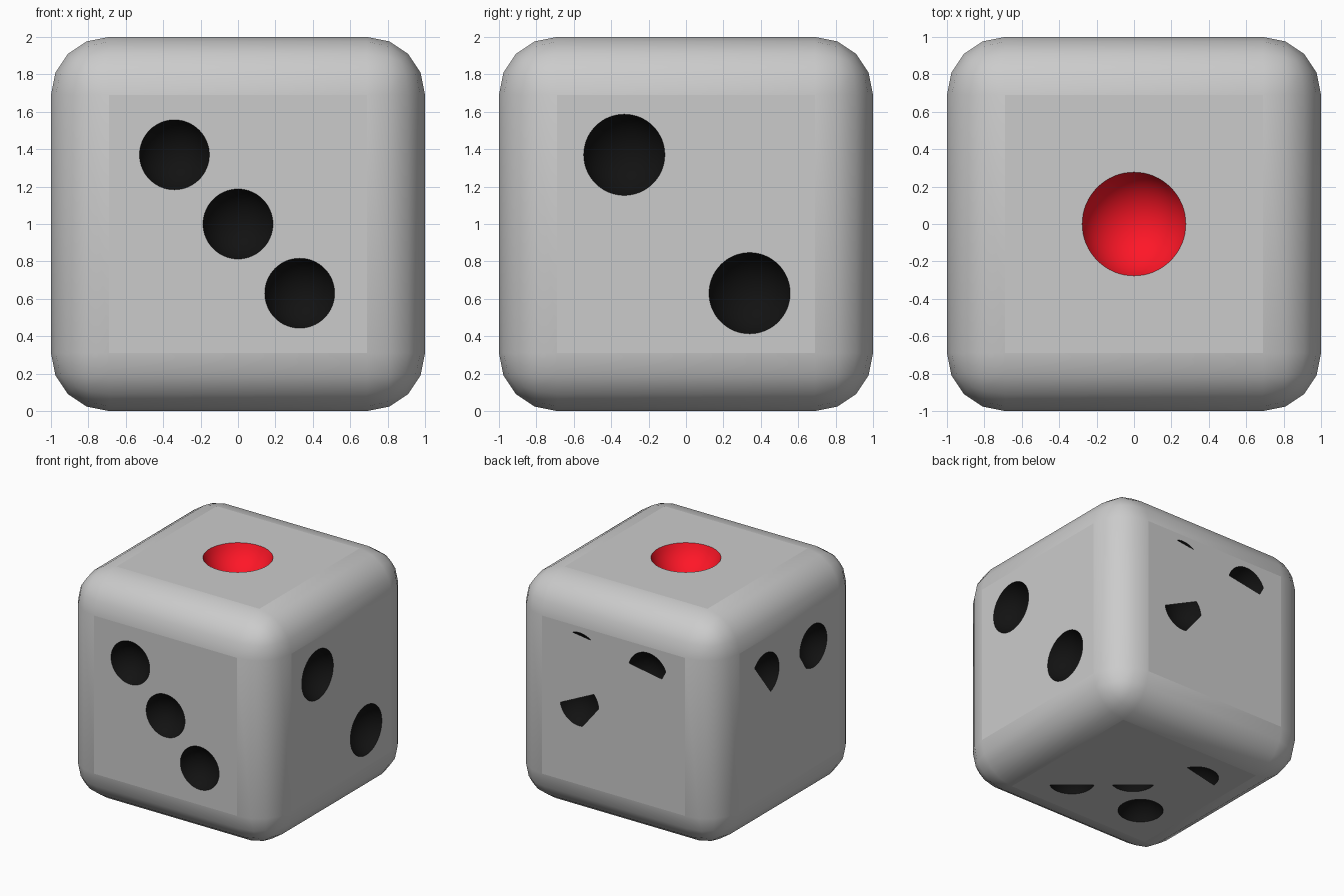
import bpy, bmesh
from math import sin, cos, tau, radians
from mathutils import Vector

if "Cube" in bpy.data.objects:
    bpy.data.objects.remove(bpy.data.objects["Cube"])

BEVEL, SEG = 0.31, 64
RIM = radians(70)  # steepness of a dimple at its rim


def material(name, rgb):
    m = bpy.data.materials.new(name)
    m.diffuse_color = (*rgb, 1)
    m.use_nodes = True
    m.node_tree.nodes["Principled BSDF"].inputs["Base Color"].default_value = m.diffuse_color
    return m


def add_object(name, bm, mat=None):
    me = bpy.data.meshes.new(name)
    bm.to_mesh(me)
    bm.free()
    if mat:
        me.materials.append(mat)
    ob = bpy.data.objects.new(name, me)
    bpy.context.collection.objects.link(ob)


def on_side(axis, sign, u, v, depth=0.0):
    """World point on a side of the cube, sunk by depth."""
    co = [u, v]
    co.insert(axis, sign * (1 - depth) + (axis == 2))
    return Vector(co)


def circle(u, v, r):
    return [(u + r * cos(tau * i / SEG), v + r * sin(tau * i / SEG)) for i in range(SEG)]


def clip(poly, a, b):
    """Keep the part of the outline left of the line a-b."""
    def dist(p):
        return (b[0] - a[0]) * (p[1] - a[1]) - (b[1] - a[1]) * (p[0] - a[0])
    out = []
    for p, q in zip(poly, poly[1:] + poly[:1]):
        dp, dq = dist(p), dist(q)
        if dp >= 0:
            out.append(p)
        if dp * dq < 0:
            t = dp / (dp - dq)
            out.append((p[0] + t * (q[0] - p[0]), p[1] + t * (q[1] - p[1])))
    return out


def face_outward(bm, faces, normal):
    for f in faces:
        f.normal_update()
        if f.normal.dot(normal) < 0:
            f.normal_flip()


def bowl(bm, axis, sign, u, v, r, rings=10):
    """Spherical dimple sunk into a side."""
    R = r / sin(RIM)
    normal = on_side(axis, sign, 0, 0) - on_side(axis, sign, 0, 0, 1)
    centre = bm.verts.new(on_side(axis, sign, u, v, R * (1 - cos(RIM))))
    prev, faces = None, []
    for k in range(1, rings + 1):
        t = RIM * k / rings
        depth = R * (cos(t) - cos(RIM))
        ring = [bm.verts.new(on_side(axis, sign, *p, depth)) for p in circle(u, v, R * sin(t))]
        for i in range(SEG):
            j = (i + 1) % SEG
            quad = (prev[i], prev[j], ring[j], ring[i]) if prev else (centre, ring[j], ring[i])
            faces.append(bm.faces.new(quad))
        prev = ring
    face_outward(bm, faces, normal)
    for f in faces:
        f.smooth = True


# Pips per side: (u, v, radius, lines that trim the opening)
S = 0.187
SIDES = {
    "front": (1, -1, [(-0.34, 1.37, S), (0, 1, S), (0.33, 0.63, S)]),
    "right": (0, 1, [(-0.33, 1.37, 0.217), (0.34, 0.63, 0.217)]),
    "top": (2, 1, [(0, 0, 0.277)]),
    "back": (1, 1, [
        (-0.33, 1.45, S, ((-0.47, 1.445), (-0.16, 1.498)), ((-0.507, 1.52), (-0.468, 1.447))),
        (0.33, 1.45, S, ((0.21, 1.60), (0.404, 1.626))),
        (0.33, 1.01, S, ((0.515, 0.98), (0.20, 1.13)), ((0.152, 1.01), (0.297, 0.83)))]),
    "left": (0, -1, [
        (0.33, 1.37, S, ((0.27, 1.21), (0.487, 1.49))),
        (-0.33, 1.37, S, ((-0.232, 1.207), (-0.136, 1.357)))]),
    "bottom": (2, -1, [
        (-0.345, -0.33, 0.18),
        (0.36, -0.34, 0.18, ((0.469, -0.484), (-0.15, 0.036))),
        (0.01, 0, 0.18, ((0.469, -0.484), (-0.15, 0.036))),
        (-0.35, 0.35, 0.18, ((-0.535, 0.357), (-0.203, 0.431)))]),
}

red = material("red", (1.0, 0.008, 0.02))
black = material("black", (0.006, 0.006, 0.006))

# Rounded cube shell, smooth on the rounding, open on the six sides
body = bmesh.new()
bmesh.ops.create_cube(body, size=2)
bmesh.ops.translate(body, verts=body.verts, vec=(0, 0, 1))
bmesh.ops.bevel(body, geom=body.edges[:], offset=BEVEL, segments=4, profile=0.5,
                affect='EDGES', clamp_overlap=True)
big = [f for f in body.faces if f.calc_area() > 1]
bmesh.ops.delete(body, geom=big, context='FACES_ONLY')
for f in body.faces:
    f.smooth = True

for name, (axis, sign, pips) in SIDES.items():
    level = on_side(axis, sign, 0, 0)[axis]
    normal = on_side(axis, sign, 0, 0) - on_side(axis, sign, 0, 0, 1)
    # Flat side with pip openings
    loop = [e for e in body.edges if len(e.link_faces) == 1
            and all(abs(v.co[axis] - level) < 1e-4 for v in e.verts)]
    dimples = bmesh.new()
    for u, v, r, *cuts in pips:
        outline = circle(u, v, r)
        for a, b in cuts:
            outline = clip(outline, a, b)
        vs = [body.verts.new(on_side(axis, sign, *p)) for p in outline]
        loop += [body.edges.new((vs[i - 1], vs[i])) for i in range(len(vs))]
        bowl(dimples, axis, sign, u, v, r)
    fill = bmesh.ops.triangle_fill(body, use_beauty=True, edges=loop, normal=normal)
    flat = [g for g in fill["geom"] if isinstance(g, bmesh.types.BMFace)]
    face_outward(body, flat, normal)
    for f in flat:
        f.smooth = False
    # Coloured dimples
    add_object(name + "_pips", dimples, red if name == "top" else black)

add_object("die_body", body)
